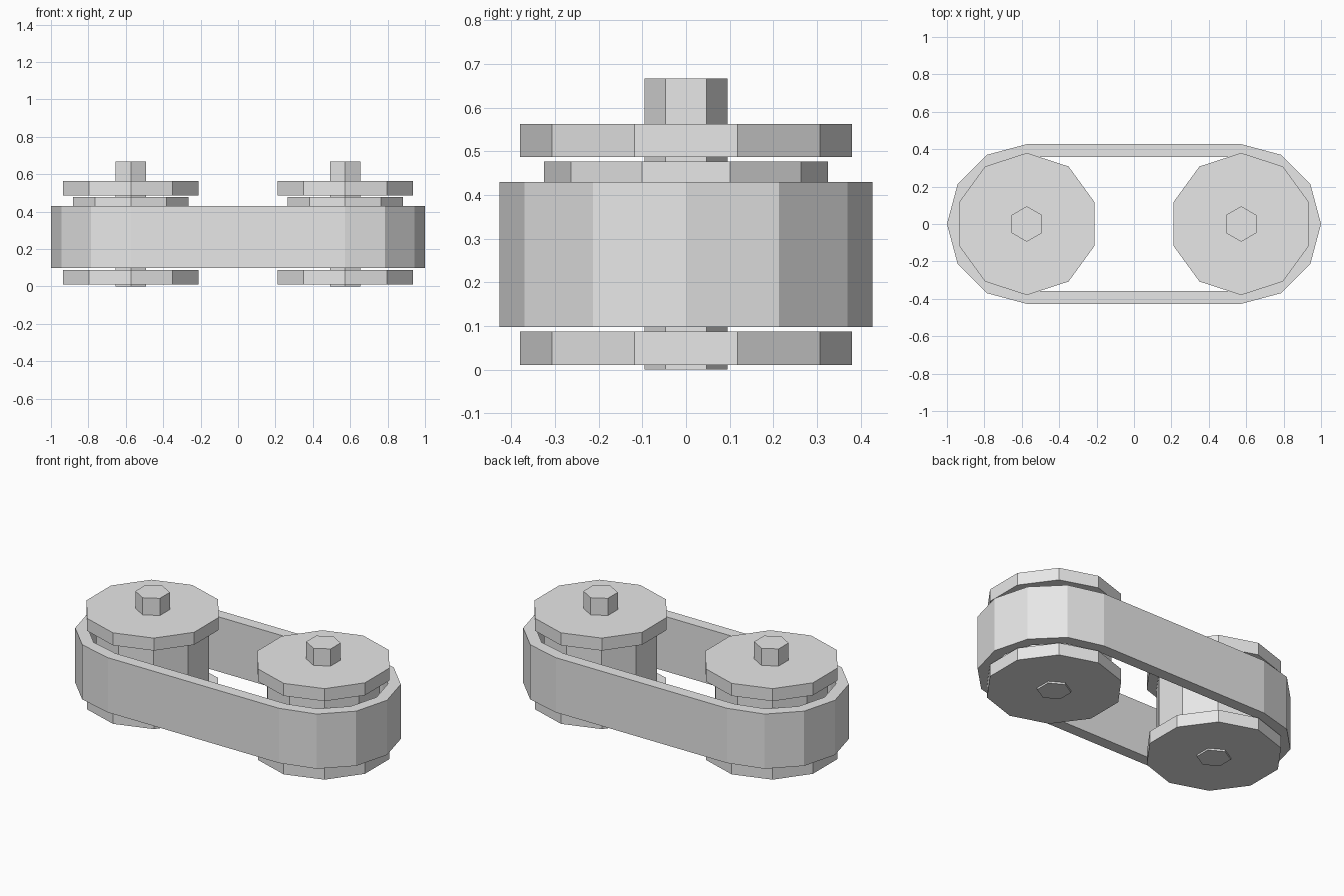
import bpy
import bmesh
from math import cos, sin, pi

if "Cube" in bpy.data.objects:
    bpy.data.objects.remove(bpy.data.objects["Cube"], do_unlink=True)

AXLE_X = 0.573

grey = bpy.data.materials.new("light_grey")
GREY = (0.8, 0.8, 0.8, 1)
grey.use_nodes = True
grey.diffuse_color = GREY
grey.node_tree.nodes["Principled BSDF"].inputs["Base Color"].default_value = GREY


def finish(name, bm):
    bmesh.ops.recalc_face_normals(bm, faces=bm.faces)
    mesh = bpy.data.meshes.new(name)
    bm.to_mesh(mesh)
    bm.free()
    mesh.materials.append(grey)
    obj = bpy.data.objects.new(name, mesh)
    bpy.context.collection.objects.link(obj)
    return obj


def prism(name, x, sides, radius, bottom, top):
    """Upright prism with a corner pointing to +y."""
    bm = bmesh.new()
    ring = [bm.verts.new((x + radius * cos(pi / 2 + 2 * pi * i / sides),
                          radius * sin(pi / 2 + 2 * pi * i / sides), bottom))
            for i in range(sides)]
    base = bm.faces.new(ring)
    cap = bmesh.ops.extrude_face_region(bm, geom=[base], use_keep_orig=True)
    for v in cap["geom"]:
        if isinstance(v, bmesh.types.BMVert):
            v.co.z = top
    return finish(name, bm)


def stadium(radius, steps=6):
    """Outline of two half rounds joined by straight runs."""
    points = []
    for side in (1, -1):
        for i in range(steps + 1):
            a = -pi / 2 + pi * i / steps
            points.append((side * (AXLE_X + radius * cos(a)), side * radius * sin(a)))
    return points


def belt(name, outer, inner, bottom, top):
    bm = bmesh.new()
    loops = [[bm.verts.new((x, y, z)) for x, y in stadium(r)]
             for r, z in ((outer, bottom), (outer, top), (inner, top), (inner, bottom))]
    n = len(loops[0])
    for k in range(4):
        a, b = loops[k], loops[(k + 1) % 4]
        for i in range(n):
            j = (i + 1) % n
            bm.faces.new((a[i], a[j], b[j], b[i]))
    return finish(name, bm)


# Two identical pulleys: axle, drum and a flange at each end
for side, x in (("left", AXLE_X), ("right", -AXLE_X)):
    prism(side + "_axle", x, 6, 0.095, 0, 0.667)
    prism(side + "_lower_flange", x, 10, 0.38, 0.011, 0.087)
    prism(side + "_drum", x, 10, 0.325, 0.097, 0.477)
    prism(side + "_upper_flange", x, 10, 0.38, 0.487, 0.563)

# Drive belt wrapped round both pulleys
belt("belt", 0.427, 0.357, 0.098, 0.43)
